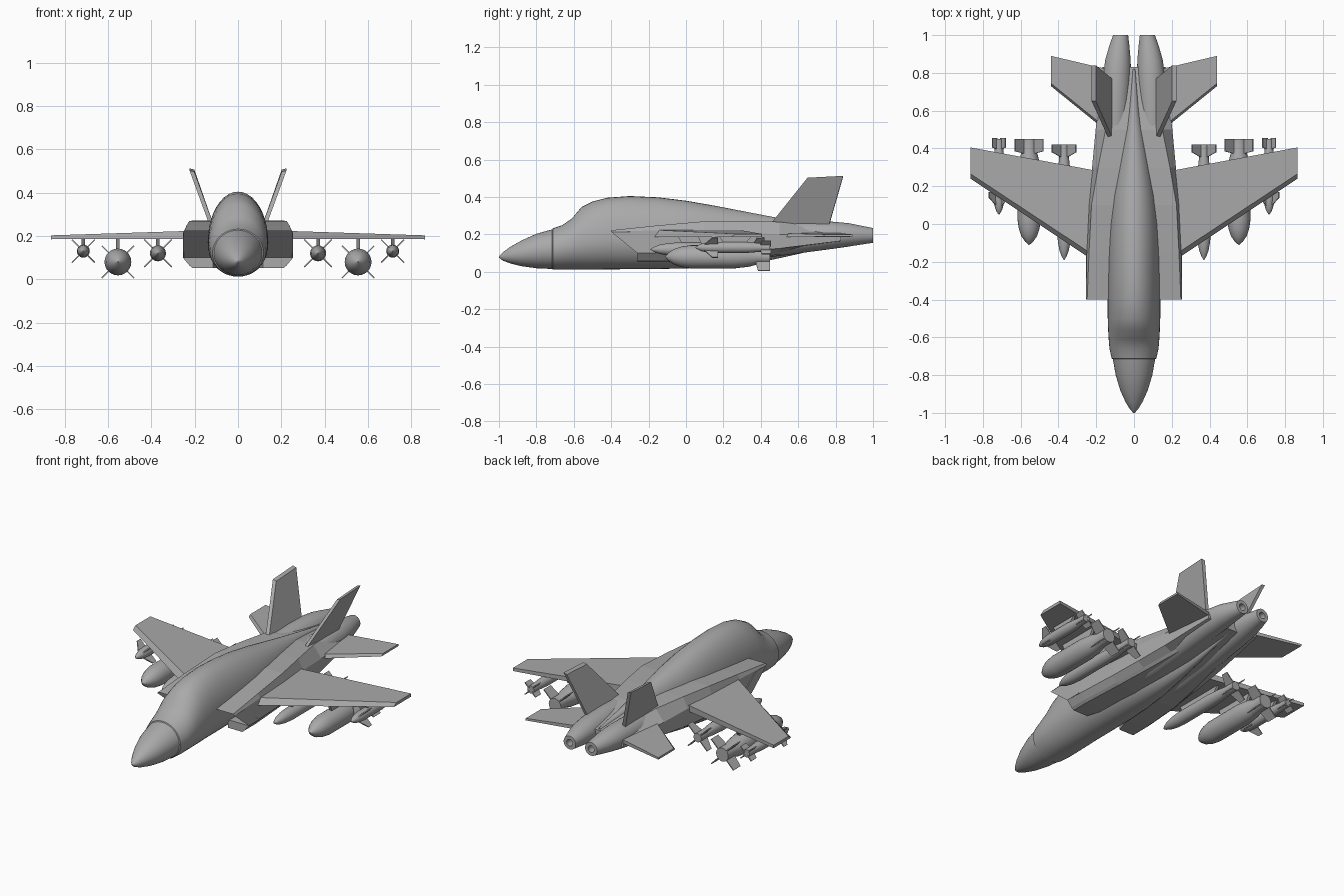
import bpy, bmesh, math
from mathutils import Vector, Matrix

cube = bpy.data.objects.get("Cube")
if cube:
    bpy.data.objects.remove(cube)

grey = bpy.data.materials.new("airframe grey")
grey.use_nodes = True
grey.diffuse_color = (0.4, 0.4, 0.4, 1)
grey.node_tree.nodes["Principled BSDF"].inputs["Base Color"].default_value = (0.4, 0.4, 0.4, 1)


def loft(name, rings, mirror=False, smooth=None, edit=None):
    """Skin a list of equal-length point rings and cap both ends."""
    bm = bmesh.new()
    vs = [[bm.verts.new(p) for p in ring] for ring in rings]
    n = len(rings[0])
    for a, b in zip(vs, vs[1:]):
        for i in range(n):
            j = (i + 1) % n
            bm.faces.new((a[i], a[j], b[j], b[i]))
    first = None if edit else bm.faces.new(vs[0])
    last = bm.faces.new(vs[-1])
    if edit:
        edit(bm, vs)
    bmesh.ops.recalc_face_normals(bm, faces=bm.faces[:])
    me = bpy.data.meshes.new(name)
    bm.to_mesh(me)
    bm.free()
    me.materials.append(grey)
    ob = bpy.data.objects.new(name, me)
    bpy.context.collection.objects.link(ob)
    if mirror:
        ob.modifiers.new("mirror", 'MIRROR')
    if smooth:
        bpy.ops.object.select_all(action='DESELECT')
        ob.select_set(True)
        bpy.context.view_layer.objects.active = ob
        bpy.ops.object.shade_smooth_by_angle(angle=math.radians(smooth))
    return ob


def egg(y, cx, hw, zb, zm, zt, n=40):
    """Oval section with its widest line at height zm."""
    pts = []
    for i in range(n):
        a = 2 * math.pi * i / n
        s = math.sin(a)
        pts.append((cx + hw * math.cos(a), y, zm + s * ((zt - zm) if s > 0 else (zm - zb))))
    return pts


def plate(name, outline, offset, mirror=True):
    """Flat slab: an outline pushed along an offset."""
    d = Vector(offset)
    return loft(name, [[Vector(p) - d / 2 for p in outline], [Vector(p) + d / 2 for p in outline]], mirror)


# Nose cone
loft("nose_cone", [egg(y, 0, w, b, (b + t) / 2, t) for y, w, b, t in (
    (-1, .004, .076, .084), (-.98, .022, .06, .104), (-.94, .046, .045, .133), (-.88, .073, .03, .167),
    (-.8, .097, .019, .203), (-.715, .112, .015, .227))], smooth=35)

# Fuselage with the blended canopy and spine
loft("fuselage", [egg(y, 0, w, b, m, t) for y, w, b, m, t in (
    (-.718, .108, .018, .12, .223), (-.712, .118, .012, .12, .232), (-.66, .13, .012, .13, .25),
    (-.61, .134, .012, .14, .285), (-.56, .137, .012, .15, .345), (-.5, .139, .012, .16, .376),
    (-.42, .14, .013, .17, .396), (-.3, .14, .014, .17, .405), (-.15, .139, .015, .17, .398),
    (0, .133, .018, .18, .38), (.15, .118, .026, .19, .354), (.3, .09, .04, .2, .325),
    (.45, .062, .062, .21, .296), (.6, .038, .095, .2, .27), (.82, .01, .15, .19, .235))], smooth=35)


# Intake bodies: slanted mouth above, rounded keel below
def body(y, xi, xo, xt, zs, zt, zl, xb, zb):
    return [(xi, y, zt), (xt, y, zt), (xo, y, zs), (xo, y, zl), (xb + .015, y, zb + .012),
            (xb, y, zb), (xi, y, zb), (xi, y, zl)]


def open_mouth(bm, vs):
    r = vs[0]
    mouth = bm.faces.new((r[0], r[1], r[2], r[3], r[7]))
    bm.faces.new((r[3], r[4], r[5], r[6], r[7]))
    bmesh.ops.inset_individual(bm, faces=[mouth], thickness=.012)
    inner = bmesh.ops.extrude_discrete_faces(bm, faces=[mouth])["faces"][0]
    bmesh.ops.translate(bm, verts=inner.verts[:], vec=(0, .1, 0))


mouth_ring = [(x, -.4 if z > .15 else -.26, z)
              for x, y, z in body(0, .115, .255, .248, .214, .222, .1, .21, .052)]
loft("intake_body", [mouth_ring,
     body(-.15, .08, .25, .238, .222, .248, .1, .21, .052),
     body(.1, 0, .238, .225, .222, .27, .1, .195, .055),
     body(.3, 0, .222, .19, .21, .272, .11, .17, .07),
     body(.5, 0, .203, .15, .2, .267, .125, .14, .092),
     body(.83, 0, .168, .08, .19, .225, .165, .08, .15)], mirror=True, edit=open_mouth)

# Engine nacelles with hollow nozzles
loft("engine_nacelle", [egg(y, c, w, b, (b + t) / 2, t, 32) for y, c, w, b, t in (
    (.05, .11, .06, .07, .22), (.3, .105, .08, .06, .25), (.5, .1, .08, .085, .264),
    (.65, .095, .078, .105, .27), (.78, .09, .075, .122, .268), (.87, .085, .067, .135, .26),
    (.94, .078, .054, .146, .246), (1, .071, .04, .155, .234),
    (1, .071, .02, .175, .214), (.95, .071, .02, .175, .214))], mirror=True, smooth=35)


# Wings and tailplanes: slabs with a bevelled leading edge
def surface(name, stations):
    loft(name, [[(x, le, zb), (x, le + bev, zt), (x, te, zt), (x, te, zb)]
                for x, le, te, bev, zb, zt in stations], mirror=True)


surface("wing", [(.15, -.237, .273, .03, .187, .226), (.865, .24, .405, .025, .185, .203)])
surface("tailplane", [(.1, .455, .81, .015, .184, .208), (.44, .73, .89, .015, .188, .2)])

# Canted tail fins
plate("tail_fin", [(.122, .45, .25), (.213, .65, .5), (.213, .84, .51), (.122, .765, .25)], (.022, 0, .006))


# Underwing stores
def fins(name, x, z, r0, span, y0, y1, sweep):
    for k in range(4):
        turn = Matrix.Rotation(math.radians(45 + 90 * k), 3, 'Y')
        pts = [(r0, y0, 0), (span, y0 + sweep, 0), (span, y1, 0), (r0, y1, 0)]
        outline = [turn @ Vector(p) + Vector((x, 0, z)) for p in pts]
        plate(name, outline, turn @ Vector((0, 0, .006)))


def store(name, x, z, r, y0, y1, tail, fin_sets, pylon):
    shape = [(0, .04), (.03, .35), (.08, .66), (.15, .88), (.24, 1), (.66, 1), (.8, .85), (.88, tail), (1, tail)]
    loft(name, [egg(y0 + (y1 - y0) * f, x, r * s, z - r * s, z, z + r * s, 24) for f, s in shape],
         mirror=True, smooth=35)
    for f in fin_sets:
        fins(name + "_fin", x, z, r * .4, *f)
    a, b = pylon
    plate(name + "_pylon", [(x, a, .2), (x, b, .2), (x, b - .04, z + r * .8), (x, a + .03, z + r * .8)], (.016, 0, 0))


store("inner_missile", .37, .12, .037, -.19, .42, .7, [(.09, .35, .42, .03)], (-.05, .28))
store("centre_bomb", .555, .08, .062, -.11, .45, .65, [(.105, .37, .45, .015)], (.06, .33))
store("outer_missile", .715, .13, .03, .05, .45, .75,
      [(.075, .09, .17, .05), (.05, .395, .455, .01)], (.17, .36))
